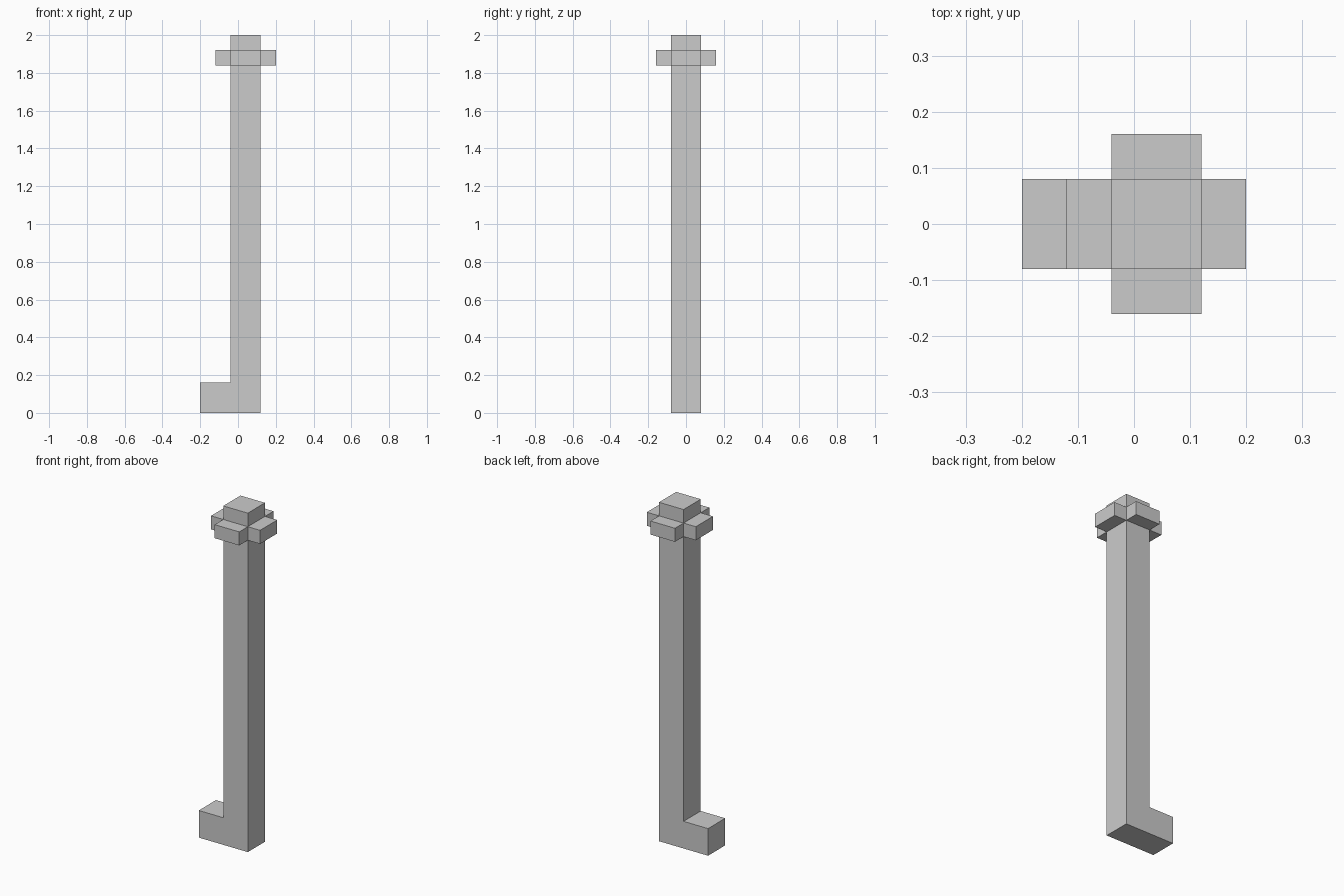
import bpy, bmesh
from math import cos, sin, pi
from mathutils import Vector

if "Cube" in bpy.data.objects:
    bpy.data.objects.remove(bpy.data.objects["Cube"])


def extrude_profile(name, points, direction):
    """Closed prism from a flat outline pushed along a direction."""
    bm = bmesh.new()
    face = bm.faces.new([bm.verts.new(p) for p in points])
    result = bmesh.ops.extrude_face_region(bm, geom=[face], use_keep_orig=True)
    moved = [v for v in result["geom"] if isinstance(v, bmesh.types.BMVert)]
    bmesh.ops.translate(bm, verts=moved, vec=Vector(direction))
    bmesh.ops.recalc_face_normals(bm, faces=bm.faces)
    mesh = bpy.data.meshes.new(name)
    bm.to_mesh(mesh)
    bm.free()
    obj = bpy.data.objects.new(name, mesh)
    bpy.context.collection.objects.link(obj)
    return obj


HALF = 0.08      # half width of the square shaft
AXIS_X = 0.04    # shaft centre in x

# L-shaped shaft with its foot pointing to -x
outline = [(-0.2, 0), (0.12, 0), (0.12, 2), (-0.04, 2), (-0.04, 0.16), (-0.2, 0.16)]
extrude_profile("hooked_shaft", [(x, -HALF, z) for x, z in outline], (0, 2 * HALF, 0))

# Four collar tabs, one on each side of the shaft near the top
for i, side in enumerate(("right", "back", "left", "front")):
    c, s = round(cos(i * pi / 2)), round(sin(i * pi / 2))
    tab = [(HALF, -HALF), (2 * HALF, -HALF), (2 * HALF, HALF), (HALF, HALF)]
    base = [(AXIS_X + u * c - v * s, u * s + v * c, 1.84) for u, v in tab]
    extrude_profile(f"collar_tab_{side}", base, (0, 0, 0.08))
